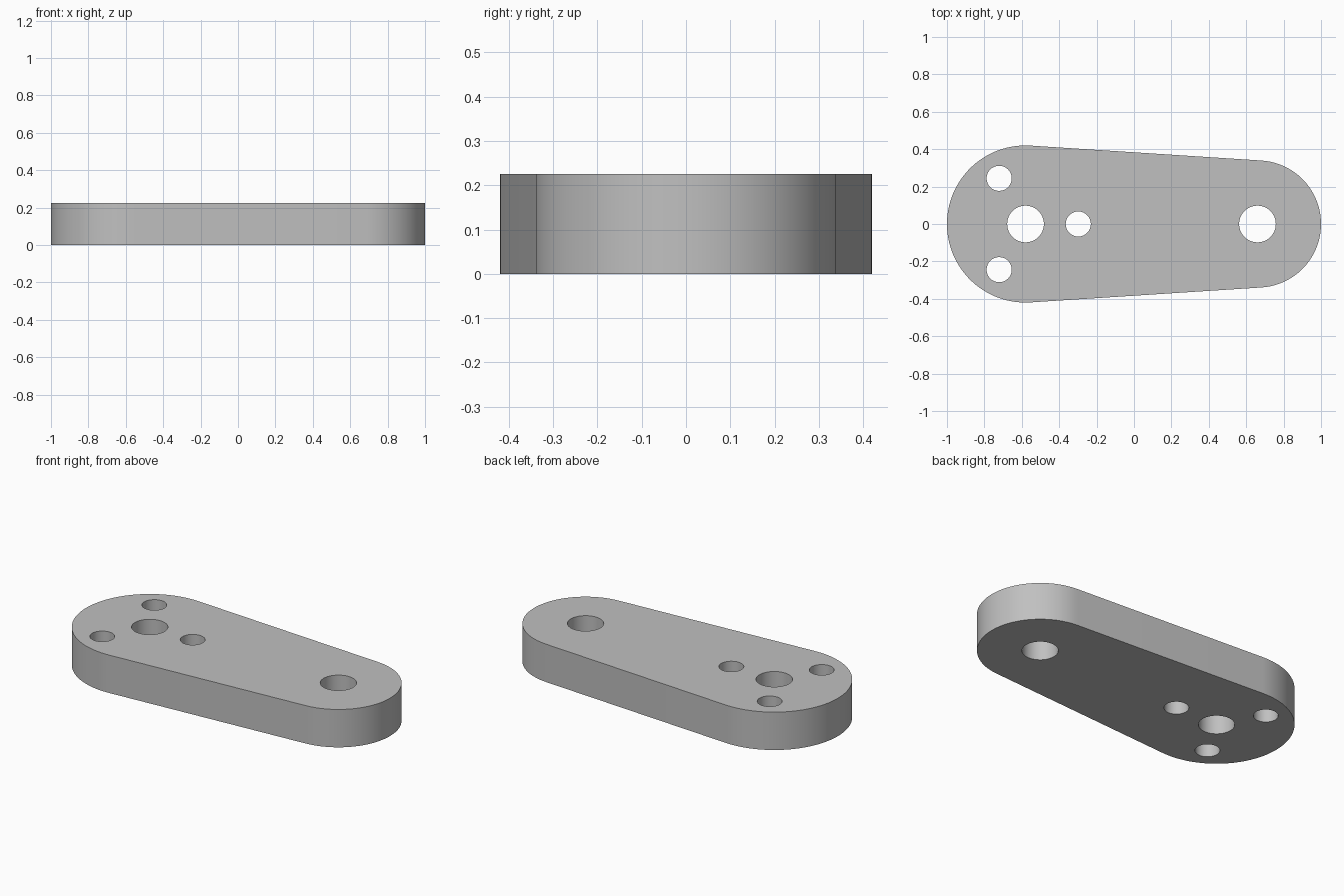
import bpy
import bmesh
from math import asin, cos, sin, pi, radians
from mathutils import Vector

cube = bpy.data.objects.get("Cube")
if cube:
    bpy.data.objects.remove(cube, do_unlink=True)

THICKNESS = 0.225
BIG, SMALL = Vector((-0.58, 0, 0)), Vector((0.66, 0, 0))
BIG_R, SMALL_R = 0.42, 0.34
BORE_R, PIN_R, PIN_CIRCLE = 0.098, 0.067, 0.282


def arc(center, radius, start, end, steps):
    """Points along an arc, both ends included."""
    angles = [start + (end - start) * i / steps for i in range(steps + 1)]
    return [center + radius * Vector((cos(a), sin(a), 0)) for a in angles]


def circle(center, radius, steps=64):
    return arc(center, radius, 0, 2 * pi, steps)[:-1]


# Outline: two end arcs joined by their common tangents
tangent = pi / 2 - asin((BIG_R - SMALL_R) / (SMALL - BIG).length)
outline = arc(SMALL, SMALL_R, -tangent, tangent, 48)
outline += arc(BIG, BIG_R, tangent, 2 * pi - tangent, 56)

# Holes: one bore at each end, three pin holes around the larger end
loops = [outline, circle(BIG, BORE_R), circle(SMALL, BORE_R)]
for k in range(3):
    a = k * 2 * pi / 3
    loops.append(circle(BIG + PIN_CIRCLE * Vector((cos(a), sin(a), 0)), PIN_R))

# Fill the profile and extrude it to a plate
bm = bmesh.new()
for points in loops:
    verts = [bm.verts.new(p) for p in points]
    for i, v in enumerate(verts):
        bm.edges.new((verts[i - 1], v))
bmesh.ops.triangle_fill(bm, edges=bm.edges[:], use_beauty=True, normal=(0, 0, 1))
result = bmesh.ops.extrude_face_region(bm, geom=bm.faces[:], use_keep_orig=True)
top = [g for g in result["geom"] if isinstance(g, bmesh.types.BMVert)]
bmesh.ops.translate(bm, verts=top, vec=(0, 0, THICKNESS))
bmesh.ops.recalc_face_normals(bm, faces=bm.faces[:])

mesh = bpy.data.meshes.new("link_plate")
bm.to_mesh(mesh)
bm.free()
plate = bpy.data.objects.new("link_plate", mesh)
bpy.context.collection.objects.link(plate)

# Plain grey metal
grey = bpy.data.materials.new("grey")
grey.use_nodes = True
color = (0.53, 0.53, 0.53, 1)
grey.diffuse_color = color
grey.node_tree.nodes["Principled BSDF"].inputs["Base Color"].default_value = color
mesh.materials.append(grey)

bpy.ops.object.select_all(action="DESELECT")
plate.select_set(True)
bpy.context.view_layer.objects.active = plate
bpy.ops.object.shade_smooth_by_angle(angle=radians(30))
